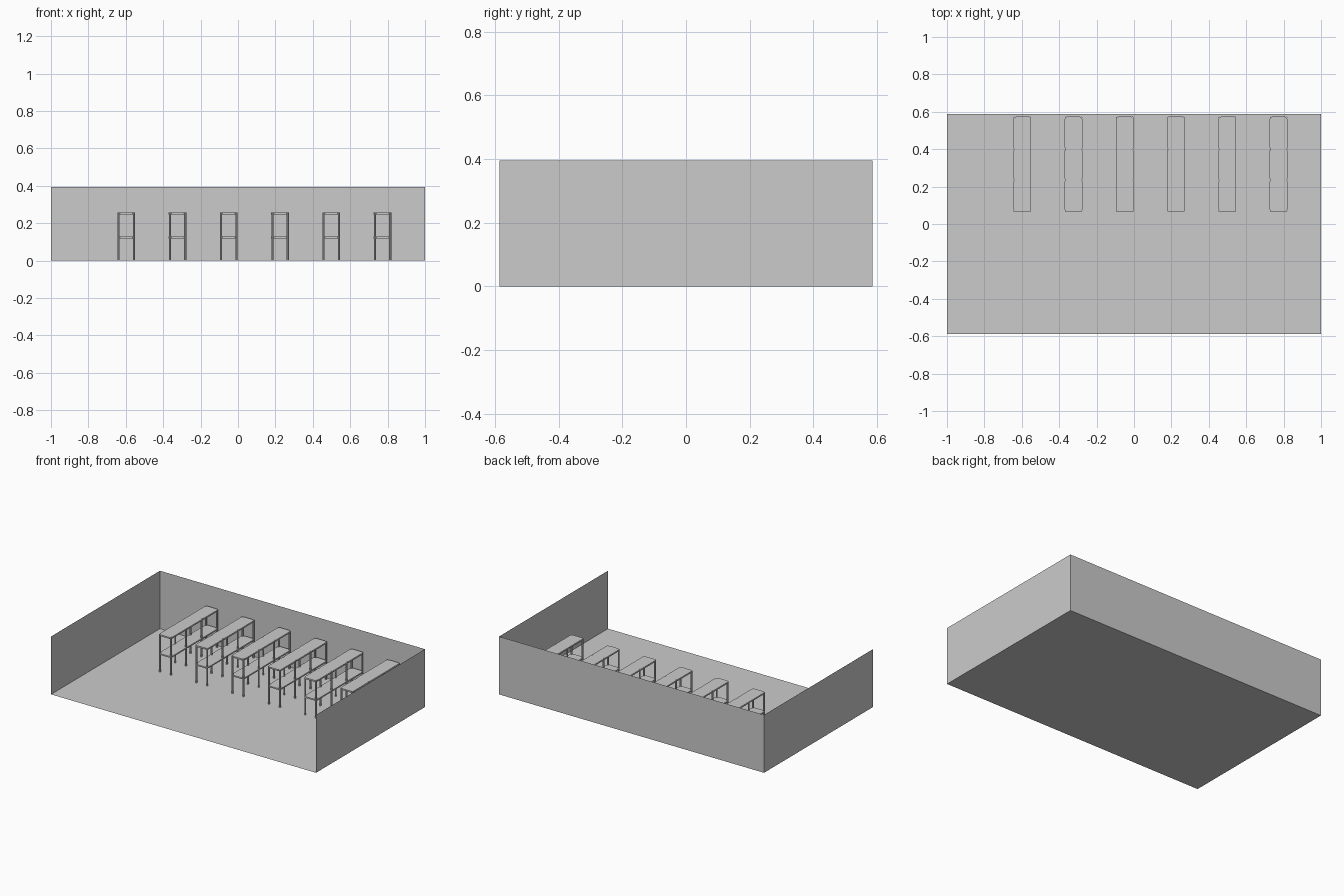
import bpy, bmesh

if "Cube" in bpy.data.objects:
    bpy.data.objects.remove(bpy.data.objects["Cube"])

W, D, H = 1.0, 0.587, 0.395           # room half width, half depth, height
Y0, Y1, HW = 0.064, 0.575, 0.0475     # rack front, back, half width
POST_R = 0.006
POST_Y = [Y0 + 0.007, 0.235, 0.40, Y1 - 0.007]


def add_object(name, bm):
    mesh = bpy.data.meshes.new(name)
    bm.to_mesh(mesh)
    bm.free()
    obj = bpy.data.objects.new(name, mesh)
    bpy.context.collection.objects.link(obj)
    return obj


def panel(name, pts):
    bm = bmesh.new()
    bm.faces.new([bm.verts.new(p) for p in pts])
    return add_object(name, bm)


def shelf(name, x, z0, z1):
    # right edge with cut corners and small notches at the middle posts
    c, n = 0.014, 0.006
    edge = [(HW - c, Y0), (HW, Y0 + c)]
    for y in POST_Y[1:3]:
        edge += [(HW, y - 0.008), (HW - n, y - 0.004),
                 (HW - n, y + 0.004), (HW, y + 0.008)]
    edge += [(HW, Y1 - c), (HW - c, Y1)]
    outline = edge + [(-px, py) for px, py in reversed(edge)]
    bm = bmesh.new()
    face = bm.faces.new([bm.verts.new((x + px, py, z0)) for px, py in outline])
    ext = bmesh.ops.extrude_face_region(bm, geom=[face])
    up = [g for g in ext["geom"] if isinstance(g, bmesh.types.BMVert)]
    bmesh.ops.translate(bm, vec=(0, 0, z1 - z0), verts=up)
    bmesh.ops.recalc_face_normals(bm, faces=bm.faces)
    return add_object(name, bm)


def post(name, x, y, height):
    bpy.ops.mesh.primitive_cylinder_add(vertices=10, radius=POST_R, depth=height,
                                        location=(x, y, height / 2))
    obj = bpy.context.object
    obj.name = name
    bpy.ops.object.shade_smooth_by_angle()


# Room: floor and three thin walls, open at the front
panel("floor", [(-W, -D, 0), (W, -D, 0), (W, D, 0), (-W, D, 0)])
panel("back_wall", [(-W, D, 0), (W, D, 0), (W, D, H), (-W, D, H)])
for side, s in (("left", -1), ("right", 1)):
    panel(side + "_wall", [(s * W, -D, 0), (s * W, D, 0), (s * W, D, H), (s * W, -D, H)])

# Six racks, each with two shelves on eight posts
for i in range(6):
    x = -0.597 + 0.274 * i
    shelf(f"lower_shelf_{i + 1}", x, 0.119, 0.128)
    shelf(f"upper_shelf_{i + 1}", x, 0.247, 0.257)
    for s in (-1, 1):
        for j, y in enumerate(POST_Y):
            side = "left" if s < 0 else "right"
            post(f"{side}_post_{i + 1}_{j + 1}", x + s * (HW - POST_R - 0.0005), y, 0.256)
